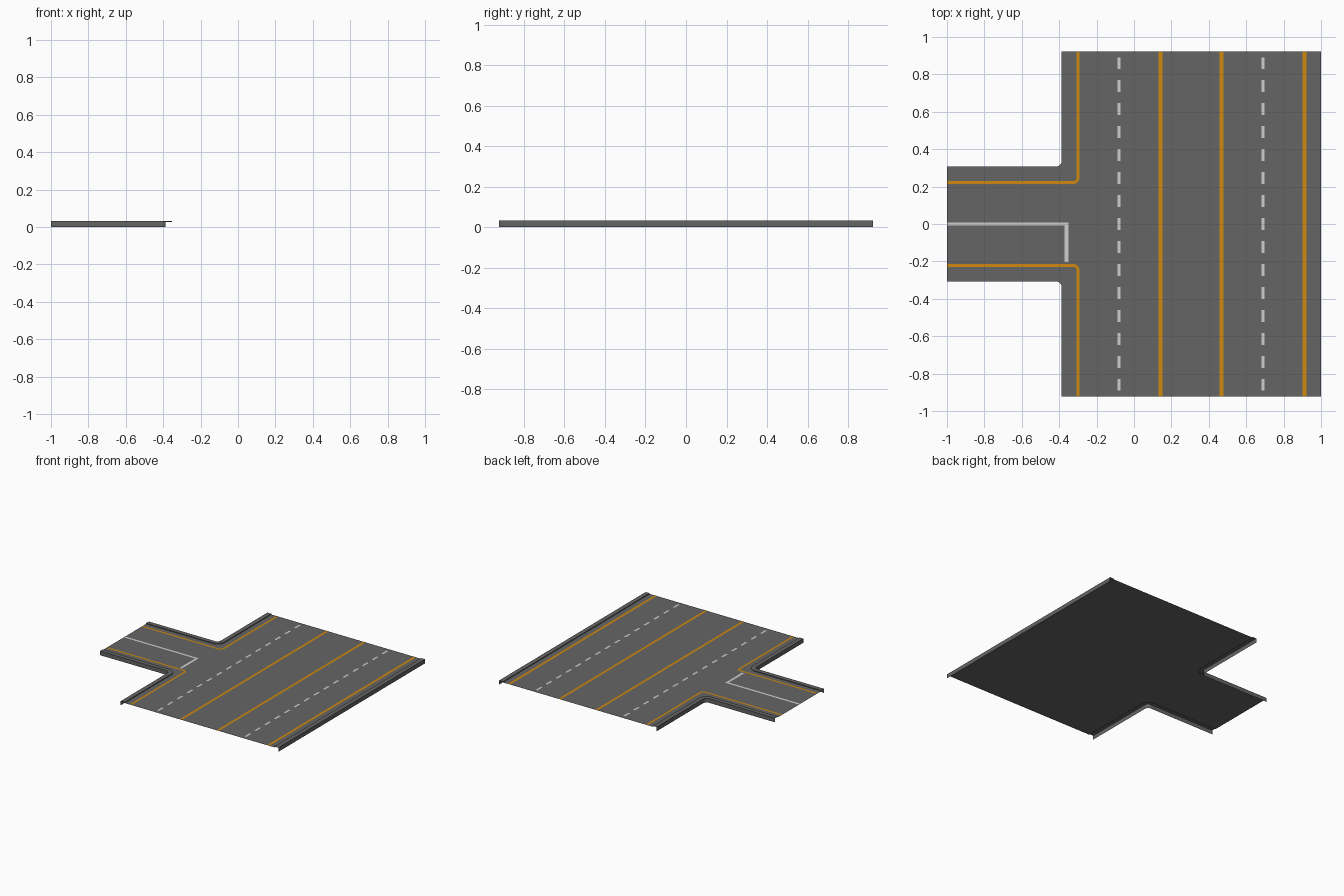
import bpy, math

if "Cube" in bpy.data.objects:
    bpy.data.objects.remove(bpy.data.objects["Cube"])

# Main dimensions
EDGE_X, EDGE_Y, END = -0.387, 0.307, 0.922
ROAD_Z, CURB_Z, LIP = 0.027, 0.033, 0.035
MARK_Z = ROAD_Z + 0.0008


def material(name, rgb):
    m = bpy.data.materials.new(name)
    m.diffuse_color = (*rgb, 1)
    m.use_nodes = True
    m.node_tree.nodes["Principled BSDF"].inputs["Base Color"].default_value = m.diffuse_color
    return m


ASPHALT = material("asphalt grey", (0.13, 0.13, 0.13))
ORANGE = material("line orange", (0.62, 0.25, 0.004))
WHITE = material("line white", (0.62, 0.62, 0.62))


def add(name, verts, faces, mat):
    me = bpy.data.meshes.new(name)
    me.from_pydata(verts, [], faces)
    me.materials.append(mat)
    ob = bpy.data.objects.new(name, me)
    bpy.context.collection.objects.link(ob)
    return ob


def corner_path(d, s, x=EDGE_X, y=EDGE_Y, r=0.03, n=6):
    """Road edge moved inward by d: along the main road, round the corner, out along the side road."""
    pts = [(x + d, s * END)]
    for i in range(n + 1):
        a = -math.pi / 2 * i / n
        pts.append((x - r + (r + d) * math.cos(a), s * (y + r + (r + d) * math.sin(a))))
    return pts + [(-1, s * (y - d))]


def straight_path(d):
    return [(1 - d, -END), (1 - d, END)]


def sweep(name, path, profile, mat, flip=False):
    """Sweep a profile of (inward distance, height) points along an edge path."""
    rows = [[(px, py, z) for px, py in path(d)] for d, z in profile]
    n = len(rows[0])
    faces = []
    for j in range(len(rows) - 1):
        for i in range(n - 1):
            f = (j * n + i, j * n + i + 1, (j + 1) * n + i + 1, (j + 1) * n + i)
            faces.append(f[::-1] if flip else f)
    return add(name, sum(rows, []), faces, mat)


def marks(name, rects, mat):
    """Flat painted rectangles given as x0, x1, y0, y1."""
    verts, faces = [], []
    for x0, x1, y0, y1 in rects:
        k = len(verts)
        verts += [(x0, y0, MARK_Z), (x1, y0, MARK_Z), (x1, y1, MARK_Z), (x0, y1, MARK_Z)]
        faces.append((k, k + 1, k + 2, k + 3))
    return add(name, verts, faces, mat)


# Road surface, an open sheet
outline = straight_path(LIP) + corner_path(LIP, 1) + corner_path(LIP, -1)[::-1]
add("road_surface", [(x, y, ROAD_Z) for x, y in outline], [tuple(range(len(outline)))], ASPHALT)

# Raised kerbs with outer walls, and the orange edge lines round the corners
KERB = [(0, 0), (0, CURB_Z), (LIP, CURB_Z), (LIP, ROAD_Z)]
sweep("right_kerb", straight_path, KERB, ASPHALT)
for s, side in ((1, "back"), (-1, "front")):
    sweep(side + "_kerb", lambda d: corner_path(d, s), KERB, ASPHALT, s < 0)
    sweep(side + "_edge_line", lambda d: corner_path(d, s, -0.308, 0.230, 0.015, 4),
          [(0, MARK_Z), (0.016, MARK_Z)], ORANGE, s < 0)

# Long orange lines on the main road
marks("orange_lane_lines", [(x - 0.010, x + 0.010, -END, END) for x in (0.142, 0.468, 0.912)], ORANGE)

# Dashed white lines
PITCH = 2 * END / 15
marks("white_dashes", [(x - 0.008, x + 0.008, i * PITCH - 0.031, i * PITCH + 0.031)
                       for x in (-0.08, 0.69) for i in range(-7, 8)], WHITE)

# Side road centre line and stop line
marks("side_road_lines", [(-1, -0.351, -0.009, 0.009), (-0.371, -0.351, -0.203, -0.009)], WHITE)
